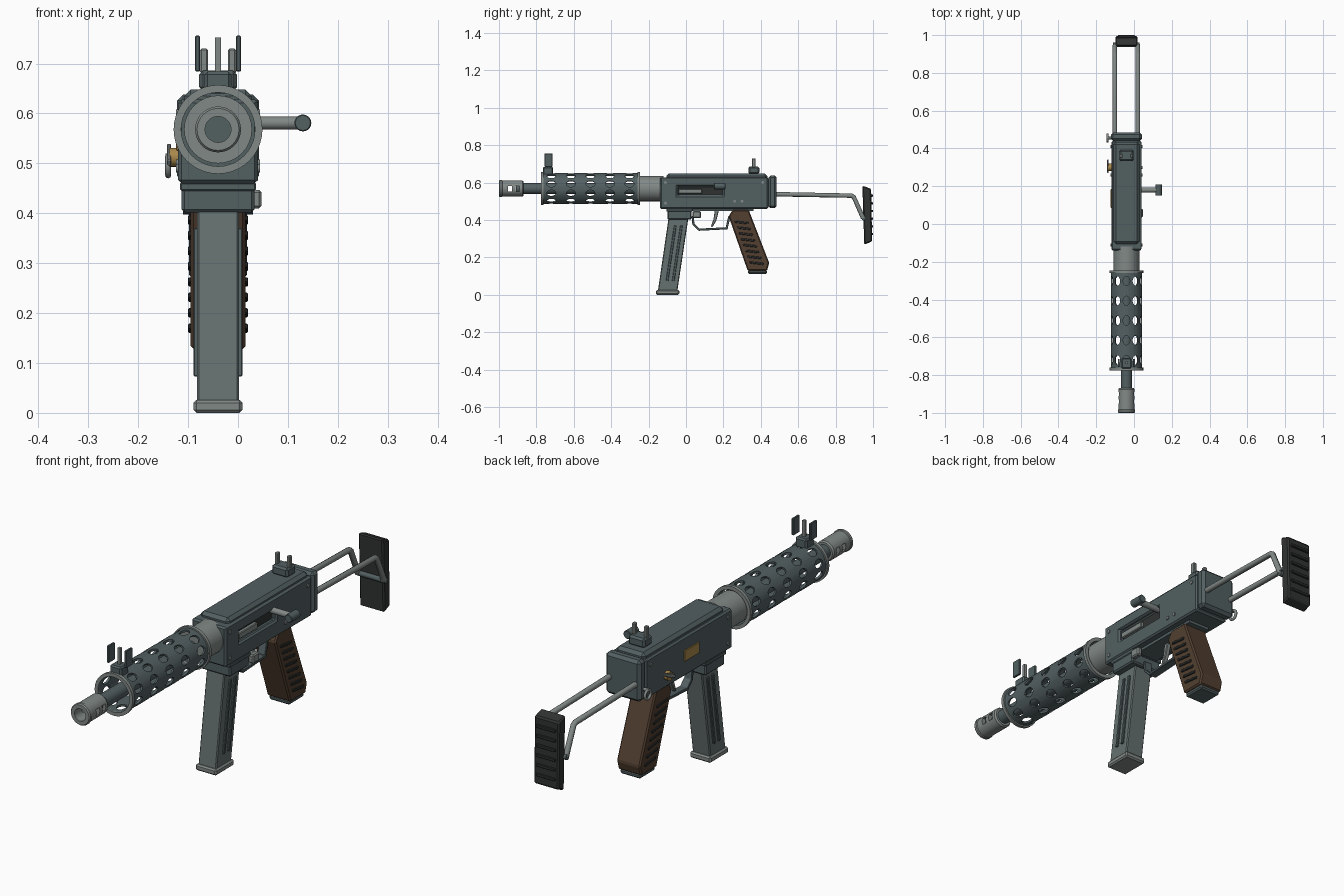
import bpy, bmesh, math
from mathutils import Matrix, Vector

if "Cube" in bpy.data.objects:
    bpy.data.objects.remove(bpy.data.objects["Cube"])

CX, CZ = -0.04, 0.568      # bore axis


def material(name, r, g, b):
    m = bpy.data.materials.new(name)
    m.diffuse_color = (r, g, b, 1)
    m.use_nodes = True
    m.node_tree.nodes["Principled BSDF"].inputs["Base Color"].default_value = m.diffuse_color
    return m


STEEL = material("blued_steel", 0.085, 0.115, 0.12)
LIGHT = material("bare_steel", 0.22, 0.25, 0.24)
MAG = material("magazine_steel", 0.13, 0.165, 0.16)
WOOD = material("brown_grip", 0.085, 0.05, 0.03)
BLACK = material("black_rubber", 0.03, 0.032, 0.032)
BRASS = material("brass", 0.40, 0.25, 0.07)


def finish(name, bm, mat, bevel=0, smooth=False):
    bmesh.ops.recalc_face_normals(bm, faces=bm.faces)
    me = bpy.data.meshes.new(name)
    bm.to_mesh(me)
    bm.free()
    ob = bpy.data.objects.new(name, me)
    bpy.context.collection.objects.link(ob)
    me.materials.append(mat)
    if bevel:
        mod = ob.modifiers.new("bevel", 'BEVEL')
        mod.width, mod.segments = bevel, 1
    if smooth:
        select(ob)
        bpy.ops.object.shade_smooth_by_angle(angle=math.radians(35))
    return ob


def select(ob):
    bpy.ops.object.select_all(action='DESELECT')
    ob.select_set(True)
    bpy.context.view_layer.objects.active = ob


def prism(name, pts, x0, x1, mat=STEEL, bevel=0.0):
    """Side profile (y, z) extruded from x0 to x1."""
    bm = bmesh.new()
    f = bm.faces.new([bm.verts.new((x0, y, z)) for y, z in pts])
    ext = bmesh.ops.extrude_face_region(bm, geom=[f])["geom"]
    bmesh.ops.translate(bm, vec=(x1 - x0, 0, 0),
                        verts=[v for v in ext if isinstance(v, bmesh.types.BMVert)])
    return finish(name, bm, mat, bevel)


def box(name, x0, x1, y0, y1, z0, z1, mat=STEEL, bevel=0.0):
    return prism(name, [(y0, z0), (y1, z0), (y1, z1), (y0, z1)], x0, x1, mat, bevel)


def lathe(name, prof, mat=STEEL, segs=32):
    """Closed (y, radius) profile turned about the bore axis."""
    bm = bmesh.new()
    rings = []
    for i in range(segs):
        a = math.tau * i / segs
        rings.append([bm.verts.new((CX + r * math.sin(a), y, CZ + r * math.cos(a))) for y, r in prof])
    n = len(prof)
    for i in range(segs):
        p, q = rings[i], rings[(i + 1) % segs]
        for j in range(n):
            bm.faces.new((p[j], p[(j + 1) % n], q[(j + 1) % n], q[j]))
    return finish(name, bm, mat, smooth=True)


def cyl(name, a, b, r, mat=STEEL, segs=16, bevel=0.0):
    a, b = Vector(a), Vector(b)
    bm = bmesh.new()
    rot = (b - a).to_track_quat('Z', 'Y').to_matrix().to_4x4()
    bmesh.ops.create_cone(bm, cap_ends=True, segments=segs, radius1=r, radius2=r,
                          depth=(b - a).length, matrix=Matrix.Translation((a + b) / 2) @ rot)
    return finish(name, bm, mat, bevel, True)


def rod(name, pts, r, mat):
    cu = bpy.data.curves.new(name, 'CURVE')
    cu.dimensions, cu.bevel_depth, cu.bevel_resolution, cu.use_fill_caps = '3D', r, 2, True
    sp = cu.splines.new('POLY')
    sp.points.add(len(pts) - 1)
    for p, co in zip(sp.points, pts):
        p.co = (*co, 1)
    cu.materials.append(mat)
    ob = bpy.data.objects.new(name, cu)
    bpy.context.collection.objects.link(ob)
    select(ob)
    bpy.ops.object.convert(target='MESH')


def cut(ob, cutter):
    mod = ob.modifiers.new("cut", 'BOOLEAN')
    mod.object, mod.operation, mod.solver = cutter, 'DIFFERENCE', 'EXACT'
    select(ob)
    bpy.ops.object.modifier_apply(modifier=mod.name)
    bpy.data.objects.remove(cutter)


# Barrel and muzzle device
lathe("barrel", [(-0.90, 0.016), (-0.90, 0.029), (-0.10, 0.029), (-0.10, 0.016)])
muzzle = lathe("muzzle_brake", [(-1.0, 0.026), (-1.0, 0.042), (-0.995, 0.046), (-0.985, 0.046),
                                (-0.982, 0.043), (-0.875, 0.043), (-0.868, 0.038), (-0.868, 0.026)], LIGHT)
for y in (-0.94, -0.90):
    cut(muzzle, box("slot_cutter", CX - 0.1, CX + 0.1, y - 0.011, y + 0.011, CZ - 0.015, CZ + 0.015))
cyl("bore_plug", (CX, -0.91, CZ), (CX, -0.86, CZ), 0.027)

# Perforated shroud: 10 holes around, 5 along
shroud = lathe("barrel_shroud", [(-0.77, 0.074), (-0.77, 0.083), (-0.25, 0.083), (-0.25, 0.074)], segs=40)
bm = bmesh.new()
for row in range(5):
    for k in range(10):
        m = (Matrix.Translation((CX, -0.72 + 0.1045 * row, CZ)) @ Matrix.Rotation(math.tau * k / 10, 4, 'Y')
             @ Matrix.Translation((0, 0, 0.08)) @ Matrix.Diagonal((0.018, 0.025, 1, 1)))
        bmesh.ops.create_cone(bm, cap_ends=True, segments=14, radius1=1, radius2=1, depth=0.03, matrix=m)
cut(shroud, finish("hole_cutter", bm, STEEL))
for name, y in (("front", -0.775), ("rear", -0.26)):
    lathe(f"shroud_ring_{name}", [(y, 0.074), (y, 0.089), (y + 0.014, 0.089), (y + 0.014, 0.074)], LIGHT, 40)
lathe("trunnion", [(-0.255, 0.02), (-0.255, 0.068), (-0.12, 0.068), (-0.12, 0.02)], LIGHT)

# Receiver with ejection port
receiver = box("receiver", CX - 0.08, CX + 0.08, -0.14, 0.44, 0.46, 0.628)
cut(receiver, box("port_cutter", 0.018, 0.1, -0.045, 0.20, 0.53, 0.582))
mod = receiver.modifiers.new("bevel", 'BEVEL')
mod.width, mod.segments = 0.007, 1
box("port_floor", 0.012, 0.02, -0.043, 0.198, 0.532, 0.58, BLACK)
box("bolt", 0.015, 0.034, -0.04, 0.085, 0.54, 0.566, LIGHT, 0.003)
box("top_cover", CX - 0.068, CX + 0.068, -0.105, 0.435, 0.615, 0.648, STEEL, 0.013)
box("back_plate", CX - 0.082, CX + 0.082, 0.44, 0.485, 0.463, 0.638, STEEL, 0.012)
box("lower_frame", CX - 0.05, CX + 0.05, 0.02, 0.36, 0.448, 0.465)
box("magazine_well", CX - 0.073, CX + 0.073, -0.10, 0.03, 0.402, 0.465, STEEL, 0.006)
box("magazine_well_lip", CX - 0.076, CX + 0.076, -0.105, 0.035, 0.445, 0.462, STEEL, 0.003)

# Charging handle
cyl("charging_handle_arm", (0.02, 0.18, 0.581), (0.13, 0.18, 0.581), 0.013, LIGHT)
cyl("charging_handle_knob", (0.13, 0.15, 0.581), (0.13, 0.21, 0.581), 0.017, STEEL, 20, 0.002)

# Receiver pins on both sides
for i, (y, z) in enumerate([(-0.11, 0.49), (-0.11, 0.60), (0.26, 0.50), (0.30, 0.50), (0.41, 0.60)]):
    cyl(f"receiver_pin_{i}", (CX - 0.084, y, z), (CX + 0.084, y, z), 0.008, LIGHT, 12)

# Magazine, side ribs and base
prism("magazine", [(-0.092, 0.42), (0.014, 0.42), (-0.046, 0.022), (-0.15, 0.022)],
      CX - 0.042, CX + 0.042, MAG, 0.004)
for side in (-1, 1):
    for i, o in enumerate((0.035, 0.068)):
        prism(f"magazine_rib_{'left' if side < 0 else 'right'}_{i}",
              [(-0.099 + o, 0.37), (-0.086 + o, 0.37), (-0.130 + o, 0.073), (-0.143 + o, 0.073)],
              CX + side * 0.038, CX + side * 0.049, STEEL, 0.002)
box("magazine_base", CX - 0.049, CX + 0.049, -0.16, -0.036, 0.0, 0.026, LIGHT, 0.006)
box("magazine_release", 0.022, 0.047, 0.035, 0.08, 0.41, 0.447, LIGHT, 0.005)

# Pistol grip with raised side ridges
prism("pistol_grip", [(0.228, 0.42), (0.25, 0.455), (0.335, 0.455), (0.445, 0.17), (0.433, 0.128), (0.33, 0.128)],
      CX - 0.055, CX + 0.055, WOOD, 0.006)
box("grip_cap", CX - 0.048, CX + 0.048, 0.332, 0.432, 0.112, 0.132, STEEL, 0.006)
for i in range(8):
    z = 0.385 - 0.031 * i
    y = 0.26 + (0.385 - z) * 0.37
    for side in (-1, 1):
        prism(f"grip_ridge_{'left' if side < 0 else 'right'}_{i}",
              [(y, z), (y + 0.072, z - 0.008), (y + 0.075, z + 0.003), (y, z + 0.011)],
              CX + side * 0.05, CX + side * 0.060, BLACK, 0.002)

# Trigger and guard
guard = [(0.030, 0.42), (0.034, 0.375), (0.067, 0.342), (0.222, 0.350), (0.238, 0.42),
         (0.226, 0.42), (0.212, 0.361), (0.071, 0.354), (0.045, 0.379), (0.042, 0.42)]
prism("trigger_guard", guard, CX - 0.018, CX + 0.018, STEEL, 0.002)
prism("trigger", [(0.155, 0.46), (0.178, 0.46), (0.163, 0.40), (0.143, 0.362), (0.133, 0.364), (0.147, 0.405)],
      CX - 0.01, CX + 0.01, LIGHT, 0.003)

# Left side controls
box("left_plate", -0.124, -0.115, 0.085, 0.185, 0.525, 0.572, BRASS, 0.002)
cyl("selector_pivot", (-0.11, 0.30, 0.512), (-0.137, 0.30, 0.512), 0.019, BRASS, 20)
prism("selector_lever", [(0.275, 0.495), (0.295, 0.503), (0.342, 0.527), (0.338, 0.54), (0.29, 0.522), (0.27, 0.507)],
      -0.142, -0.134, LIGHT, 0.002)
bpy.ops.mesh.primitive_torus_add(major_segments=20, minor_segments=8, major_radius=0.019, minor_radius=0.006,
                                 location=(-0.14, 0.455, 0.495), rotation=(0, math.pi / 2, 0))
ring = bpy.context.object
ring.name = "sling_ring"
ring.data.materials.append(LIGHT)
bpy.ops.object.shade_smooth_by_angle(angle=math.radians(60))
cyl("sling_stud", (-0.11, 0.455, 0.513), (-0.145, 0.455, 0.513), 0.007, LIGHT, 12)

# Sights
box("front_sight_base", CX - 0.027, CX + 0.027, -0.765, -0.71, 0.640, 0.684, STEEL, 0.006)
box("front_sight_post", CX - 0.006, CX + 0.006, -0.741, -0.729, 0.68, 0.752, LIGHT)
box("rear_sight_base", CX - 0.038, CX + 0.038, 0.333, 0.392, 0.645, 0.686, STEEL, 0.008)
for side in (-1, 1):
    tag = "left" if side < 0 else "right"
    c = CX + side * 0.041
    box(f"front_sight_ear_{tag}", c - 0.005, c + 0.005, -0.756, -0.714, 0.684, 0.756, STEEL, 0.002)
    c = CX + side * 0.028
    box(f"rear_sight_ear_{tag}", c - 0.008, c + 0.008, 0.352, 0.371, 0.68, 0.73, LIGHT, 0.003)
    # Stock struts, bent down into the butt
    x = CX + side * 0.061
    rod(f"stock_strut_{tag}", [(x, 0.47, 0.538), (x, 0.885, 0.53), (x, 0.897, 0.523), (x, 0.947, 0.41)], 0.012, LIGHT)
cyl("stock_crossbar", (CX - 0.07, 0.95, 0.41), (CX + 0.07, 0.95, 0.41), 0.012)

# Butt plate with rear ribs
prism("butt_plate", [(0.943, 0.583), (0.99, 0.567), (0.995, 0.285), (0.953, 0.268)],
      CX - 0.058, CX + 0.058, BLACK, 0.006)
for i in range(6):
    z = 0.325 + 0.041 * i
    box(f"butt_rib_{i}", CX - 0.045, CX + 0.045, 0.985, 1.0, z - 0.006, z + 0.006, BLACK, 0.002)
